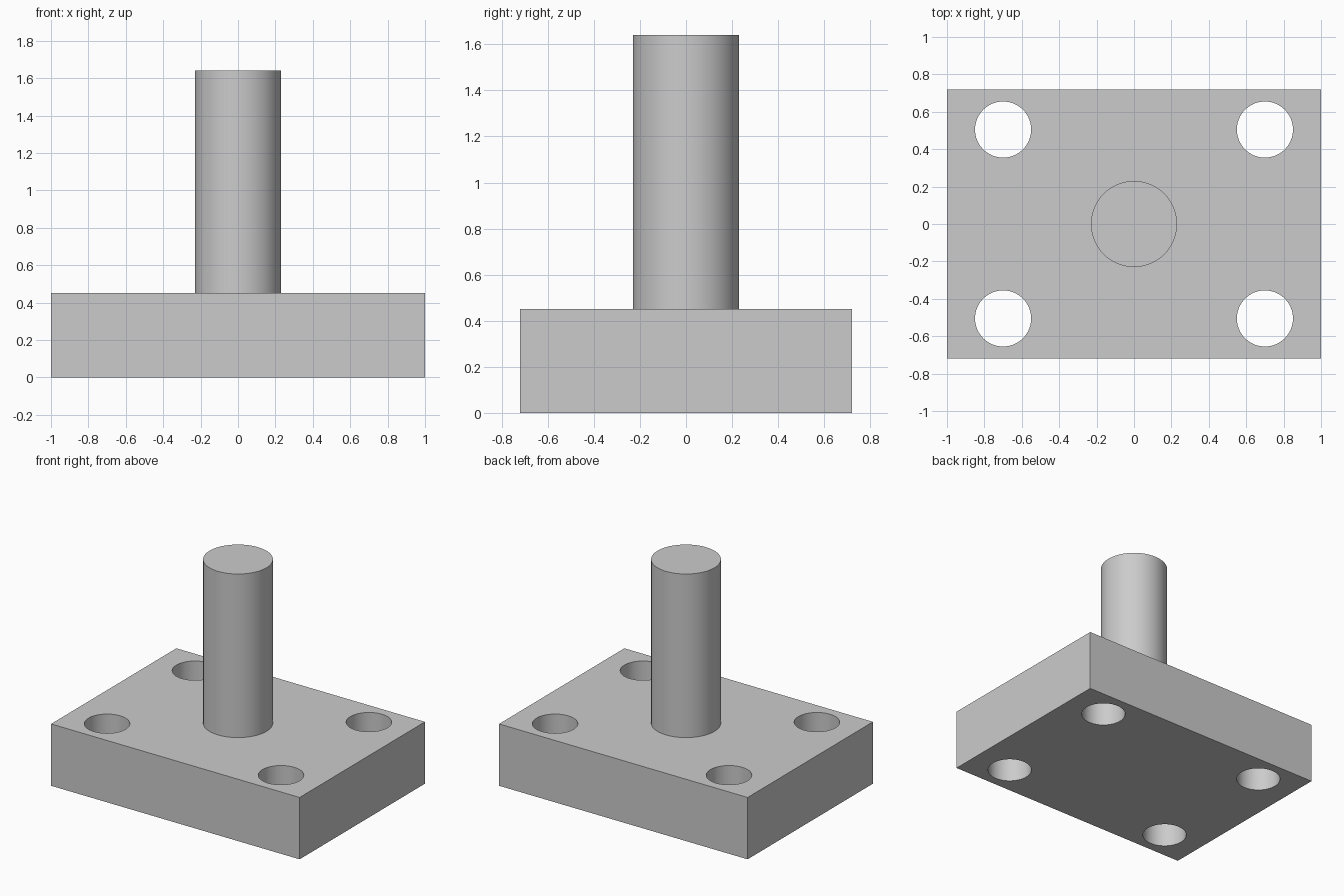
import bpy

cube = bpy.data.objects.get("Cube")
if cube:
    bpy.data.objects.remove(cube, do_unlink=True)

WIDTH, DEPTH, PLATE_HEIGHT, TOTAL_HEIGHT = 2.0, 1.44, 0.45, 1.64
POST_RADIUS, HOLE_RADIUS = 0.23, 0.15
HOLE_X, HOLE_Y = 0.70, 0.505

# Single plain grey
grey = bpy.data.materials.new("plain_grey")
grey.use_nodes = True
colour = (0.6, 0.6, 0.6, 1)
grey.diffuse_color = colour
grey.node_tree.nodes["Principled BSDF"].inputs["Base Color"].default_value = colour


def cylinder(name, radius, bottom, top, x=0, y=0):
    bpy.ops.mesh.primitive_cylinder_add(
        vertices=64, radius=radius, depth=top - bottom,
        location=(x, y, (top + bottom) / 2))
    obj = bpy.context.object
    obj.name = name
    obj.data.materials.append(grey)
    return obj


def smooth(obj):
    bpy.ops.object.select_all(action="DESELECT")
    obj.select_set(True)
    bpy.context.view_layer.objects.active = obj
    bpy.ops.object.shade_smooth_by_angle()


# Base plate
bpy.ops.mesh.primitive_cube_add(size=1, location=(0, 0, PLATE_HEIGHT / 2))
plate = bpy.context.object
plate.name = "base_plate"
plate.scale = (WIDTH, DEPTH, PLATE_HEIGHT)
bpy.ops.object.transform_apply(location=False, rotation=False, scale=True)
plate.data.materials.append(grey)

# Four through holes, one near each corner
for x in (-HOLE_X, HOLE_X):
    for y in (-HOLE_Y, HOLE_Y):
        cutter = cylinder("hole_cutter", HOLE_RADIUS, -0.1, PLATE_HEIGHT + 0.1, x, y)
        cutter.hide_render = True
        cut = plate.modifiers.new("corner_hole", "BOOLEAN")
        cut.operation = "DIFFERENCE"
        cut.solver = "EXACT"
        cut.object = cutter
        bpy.context.view_layer.objects.active = plate
        bpy.ops.object.modifier_apply(modifier=cut.name)
        bpy.data.objects.remove(cutter, do_unlink=True)
smooth(plate)

# Central post standing on the plate
post = cylinder("centre_post", POST_RADIUS, PLATE_HEIGHT, TOTAL_HEIGHT)
smooth(post)
